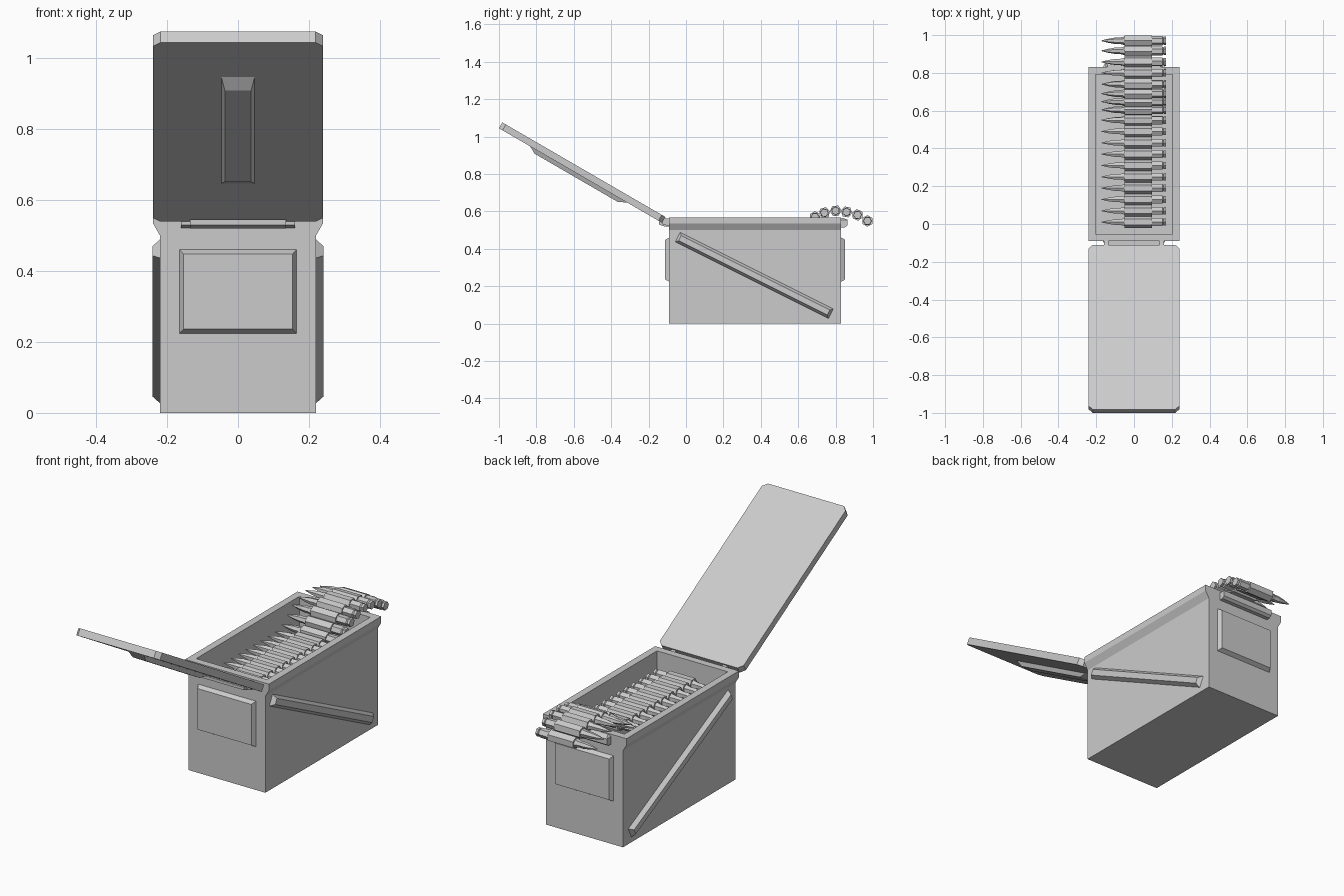
import bpy
import bmesh
import math
from mathutils import Matrix, Vector

cube = bpy.data.objects.get("Cube")
if cube:
    bpy.data.objects.remove(cube, do_unlink=True)

grey = bpy.data.materials.new("grey_metal")
grey.use_nodes = True
GREY = (0.6, 0.6, 0.6, 1)
grey.diffuse_color = GREY
grey.node_tree.nodes["Principled BSDF"].inputs["Base Color"].default_value = GREY


def finish(name, bm, matrix=None):
    """Turn a bmesh into a named flat-shaded object."""
    if matrix:
        bm.transform(matrix)
    bmesh.ops.recalc_face_normals(bm, faces=bm.faces)
    mesh = bpy.data.meshes.new(name)
    bm.to_mesh(mesh)
    bm.free()
    mesh.materials.append(grey)
    obj = bpy.data.objects.new(name, mesh)
    bpy.context.collection.objects.link(obj)
    return obj


def loft(bm, rings):
    """Join successive rings of points and cap both ends."""
    loops = [[bm.verts.new(p) for p in ring] for ring in rings]
    n = len(loops[0])
    for a, b in zip(loops, loops[1:]):
        for i in range(n):
            j = (i + 1) % n
            bm.faces.new((a[i], a[j], b[j], b[i]))
    bm.faces.new(loops[0][::-1])
    bm.faces.new(loops[-1])


def rect(w, h, z):
    return [(-w, -h, z), (w, -h, z), (w, h, z), (-w, h, z)]


def raised_panel(name, w, h, depth, inset_w, inset_h, matrix):
    """Plate with sloped sides, raised along local z."""
    bm = bmesh.new()
    loft(bm, [rect(w, h, -0.005), rect(w, h, 0), rect(w - inset_w, h - inset_h, depth)])
    return finish(name, bm, matrix)


def frame(origin, x_axis, y_axis):
    x, y = Vector(x_axis).normalized(), Vector(y_axis).normalized()
    m = Matrix((x, y, x.cross(y))).transposed().to_4x4()
    m.translation = origin
    return m


# Box body: flared profile run from front to back, then hollowed from the top
FRONT, BACK, TOP = -0.09, 0.83, 0.568
half = [(0.22, 0), (0.22, 0.5), (0.24, 0.535), (0.24, TOP)]
profile = half + [(-x, z) for x, z in reversed(half)]
bm = bmesh.new()
loft(bm, [[(x, y, z) for x, z in profile] for y in (FRONT, BACK)])
bmesh.ops.recalc_face_normals(bm, faces=bm.faces)
top = max(bm.faces, key=lambda f: f.calc_center_median().z)
bmesh.ops.inset_region(bm, faces=[top], thickness=0.053)
hole = bmesh.ops.extrude_discrete_faces(bm, faces=[top])["faces"][0]
bmesh.ops.translate(bm, verts=hole.verts, vec=(0, 0, -0.53))
finish("box_body", bm)

# Raised panels on the front and back
for name, y, side in (("front_panel", FRONT, 1), ("back_panel", BACK, -1)):
    raised_panel(name, 0.165, 0.118, 0.021, 0.011, 0.012,
                 frame((0, y, 0.342), (side, 0, 0), (0, 0, 1)))

# Diagonal ribs on both sides
for name, side in (("left_rib", 1), ("right_rib", -1)):
    along = Vector((0, 0.82, -0.41))
    across = Vector((0, 0.41, 0.82)) * side
    raised_panel(name, 0.458, 0.029, 0.021, 0.014, 0.014,
                 frame((side * 0.22, 0.365, 0.258), along, across))

# Lid: a cut-cornered slab tilted back on the hinge
angle = math.radians(30.1)
outward = Vector((0, -math.cos(angle), math.sin(angle)))
lid_frame = frame((0, -0.11, 0.57), (-1, 0, 0), outward)
LENGTH, WIDTH, CUT, THICK = 1.008, 0.24, 0.022, 0.036
corner = [(WIDTH - CUT, 0), (WIDTH, CUT), (WIDTH, LENGTH - CUT), (WIDTH - CUT, LENGTH)]
outline = corner + [(-x, y) for x, y in reversed(corner)]
bm = bmesh.new()
loft(bm, [[(x, y, z) for x, y in outline] for z in (-THICK, 0)])
finish("lid", bm, lid_frame)

# Stiffening rib on the outer face of the lid
bm = bmesh.new()
loft(bm, [[(-w, a, z), (w, a, z), (w, b, z), (-w, b, z)]
          for w, a, b, z in ((0.05, 0.215, 0.815, -THICK + 0.005),
                             (0.047, 0.215, 0.815, -THICK),
                             (0.037, 0.262, 0.775, -THICK - 0.022))])
finish("lid_rib", bm, lid_frame)


def prism(name, points, w0, w1):
    """Side profile in y and z, run across x."""
    bm = bmesh.new()
    loft(bm, [[(x, y, z) for y, z in points] for x in (w0, w1)])
    return finish(name, bm)


# Hinge plate and lugs
prism("hinge_plate", [(-0.145, 0.545), (-0.145, 0.53), (-0.115, 0.52),
                      (-0.085, 0.52), (-0.085, 0.545)], -0.135, 0.135)
for name, x in (("left_hinge_lug", 0.135), ("right_hinge_lug", -0.16)):
    prism(name, [(-0.125, 0.565), (-0.125, 0.53), (-0.085, 0.52), (-0.085, 0.56)],
          x, x + 0.025)

# Catch lip on the back
bm = bmesh.new()
loft(bm, [[(-w, BACK - 0.01, z), (w, BACK - 0.01, z), (w, BACK + d, z), (-w, BACK + d, z)]
          for w, d, z in ((0.15, 0.02, 0.515), (0.15, 0.033, 0.525), (0.15, 0.033, 0.555),
                          (0.14, 0.012, 0.565))])
finish("catch_lip", bm)

# Cartridge belt: flat in the box, then over the back edge
path = [(0.01 + 0.06 * i, 0.485) for i in range(10)]
path += [(0.605, 0.50), (0.648, 0.535), (0.69, 0.57), (0.74, 0.592),
         (0.80, 0.603), (0.858, 0.597), (0.917, 0.581), (0.97, 0.549)]


def hexagon(x, r, turn):
    return [(x, r * math.cos(turn + k * math.pi / 3), r * math.sin(turn + k * math.pi / 3))
            for k in range(6)]


cartridge = [(0.17, 0.022), (0.158, 0.022), (0.155, 0.018), (0.15, 0.024),
             (-0.045, 0.024), (-0.075, 0.017), (-0.10, 0.017), (-0.135, 0.011), (-0.172, 0.002)]
cartridges, links = bmesh.new(), bmesh.new()
for i, (y, z) in enumerate(path):
    y0, z0 = path[max(i - 1, 0)]
    y1, z1 = path[min(i + 1, len(path) - 1)]
    tilt = math.atan2(z1 - z0, y1 - y0)
    for bm, rings, turn in ((cartridges, cartridge, math.pi / 6),
                            (links, [(0.095, 0.031), (-0.05, 0.031)], 0)):
        loft(bm, [[(px, py + y, pz + z) for px, py, pz in hexagon(x, r, turn + tilt)]
                  for x, r in rings])
finish("cartridges", cartridges)
finish("belt_links", links)
